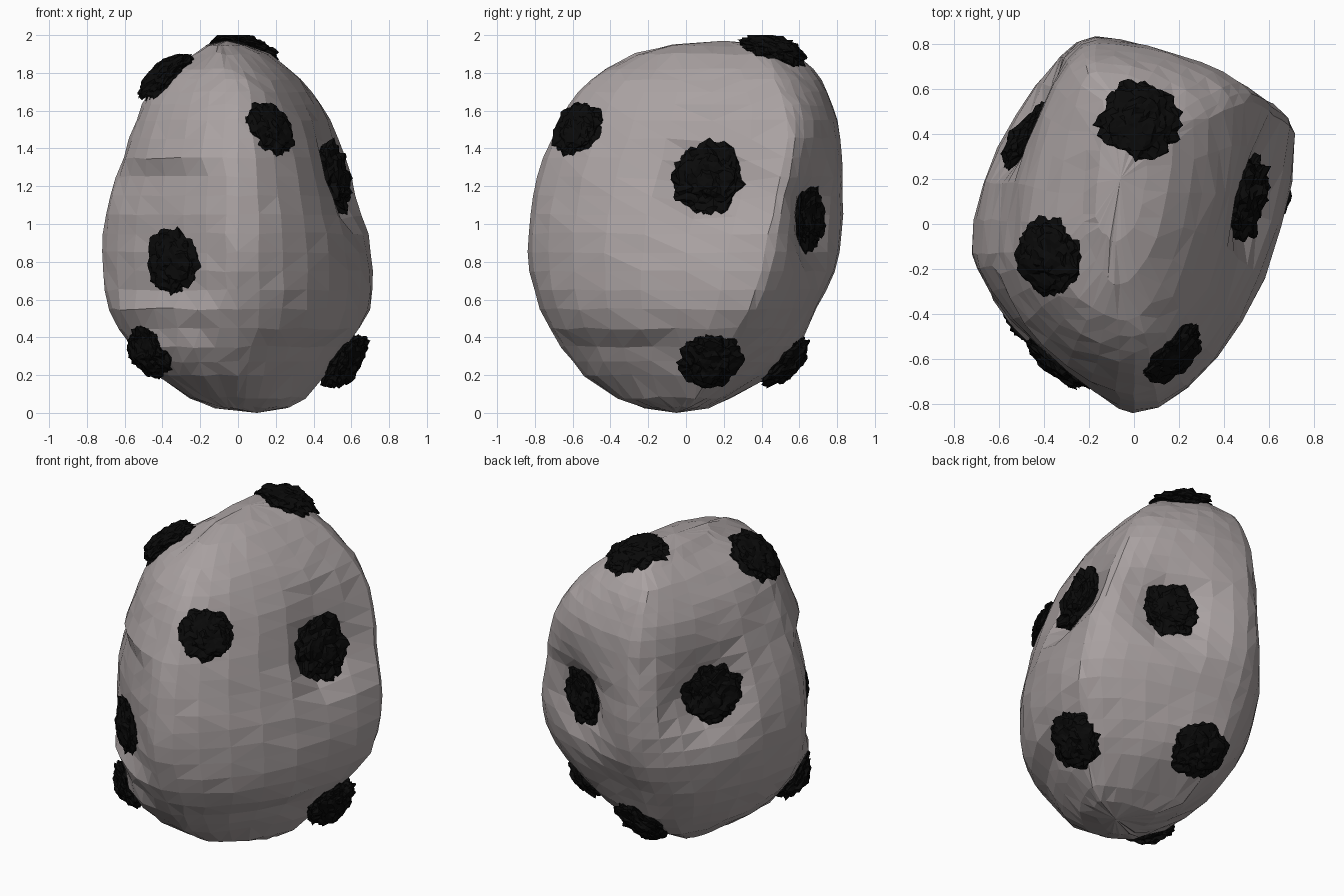
import bpy, bmesh, math, random
from mathutils import Vector, noise
from mathutils.bvhtree import BVHTree

if "Cube" in bpy.data.objects:
    bpy.data.objects.remove(bpy.data.objects["Cube"])

random.seed(4)


def material(name, rgb):
    m = bpy.data.materials.new(name)
    m.diffuse_color = (*rgb, 1)
    m.use_nodes = True
    m.node_tree.nodes["Principled BSDF"].inputs["Base Color"].default_value = m.diffuse_color
    return m


def finish(bm, name, mat):
    bmesh.ops.recalc_face_normals(bm, faces=bm.faces)
    me = bpy.data.meshes.new(name)
    bm.to_mesh(me)
    bm.free()
    me.materials.append(mat)
    ob = bpy.data.objects.new(name, me)
    bpy.context.collection.objects.link(ob)
    return ob


# Slices of the rock: z, front y, right x, right y, back y, left x
slices = [
    (.03, -.22, .27, 0, .12, -.12),
    (.08, -.37, .36, .05, .24, -.25),
    (.20, -.54, .47, .13, .46, -.43),
    (.35, -.66, .58, .22, .60, -.56),
    (.55, -.77, .70, .33, .69, -.68),
    (.75, -.825, .71, .40, .79, -.715),
    (.95, -.835, .69, .44, .83, -.715),
    (1.15, -.81, .635, .48, .835, -.68),
    (1.35, -.755, .575, .52, .825, -.61),
    (1.55, -.665, .485, .54, .80, -.54),
    (1.70, -.57, .39, .50, .75, -.47),
    (1.82, -.43, .27, .43, .68, -.35),
    (1.90, -.27, .17, .36, .59, -.23),
    (1.945, -.08, .06, .26, .46, -.17),
]
# Dents: centre, outward normal, depth, spread
dents = [((.58, .11, 1.23), (.9, -.25, .3), .15, .16),
         ((.32, .75, 1.03), (.45, .9, 0), .14, .17),
         ((-.50, .50, 1.14), (-.85, .5, .1), .16, .17),
         ((-.36, -.62, .85), (-.6, -.8, 0), .02, .15)]
# Patches: approximate centre, radius, outward offset, half thickness
patches = [((.48, .11, 1.23), .185, .02, .11), ((.16, -.57, 1.50), .15, 0, .055),
           ((-.35, -.62, .80), .16, 0, .06), ((-.48, -.41, .31), .14, .02, .07),
           ((-.38, -.15, 1.78), .165, .01, .06), ((-.43, .37, 1.14), .17, .01, .08),
           ((.03, .46, 1.93), .17, .01, .055), ((.27, .66, 1.03), .165, .01, .07),
           ((.61, .13, .25), .155, .045, .08), ((-.07, .50, .29), .16, .01, .065)]

SEG = 8


def quadrant(p, q, c, power):
    """Rounded corner from p towards q about centre c."""
    out = []
    for i in range(SEG):
        t = i / SEG * math.pi / 2
        out.append(c + (p - c) * math.cos(t) ** (2 / power)
                   + (q - c) * math.sin(t) ** (2 / power))
    return out


def dented(co):
    for centre, n, depth, spread in dents:
        d2 = (co - Vector(centre)).length_squared
        co = co - Vector(n).normalized() * depth * math.exp(-d2 / (2 * spread ** 2))
    return co


def refined(rows):
    """Add a smoothly interpolated slice between the middle slices."""
    out = []
    for i, row in enumerate(rows):
        out.append(row)
        if 2 <= i < len(rows) - 3:
            out.append(tuple((9 * (b + c) - a - d) / 16 for a, b, c, d
                             in zip(rows[i - 1], row, rows[i + 1], rows[i + 2])))
    return out


# Rock: lofted slices with front, right, back and left ridges
bm = bmesh.new()
rings = []
for z, fy, rx, ry, by, lx in refined(slices):
    ly = max(.05 if z > 1.85 else -.13, fy + .08)
    fx = -.08 * max(0, (z - 1.75) / .2)
    bx = max(-.17 if z < 1.85 else -.1, lx + .05)
    F, R = Vector((fx, fy, z)), Vector((rx, ry, z))
    B, L = Vector((bx, by, z)), Vector((lx, ly, z))
    left_front = 2.2 if z < .4 else 1.7 if z < .6 else 1.35 if z < 1.3 else 1.65
    right_front = 1.5 if z < .4 else 1.78
    right_back = 1.55 if z < 1.2 else 1.7
    pts = (quadrant(F, R, Vector((fx, ry, z)), right_front)
           + quadrant(R, B, Vector((bx, ry, z)), right_back)
           + quadrant(B, L, Vector((bx, ly, z)), 1.75)
           + quadrant(L, F, Vector((fx, ly, z)), left_front))
    ring = []
    for p in pts:
        p = dented(p)
        p += Vector([random.uniform(-.006, .006) for _ in range(3)])
        p.z = max(p.z, 0)
        ring.append(bm.verts.new(p))
    rings.append(ring)
n = SEG * 4
for a, b in zip(rings, rings[1:]):
    for i in range(n):
        bm.faces.new((a[i], a[(i + 1) % n], b[(i + 1) % n], b[i]))
for ring, tip in ((rings[0], (.1, -.05, 0)), (rings[-1], (-.06, .2, 1.97))):
    v = bm.verts.new(tip)
    for i in range(n):
        bm.faces.new((ring[i], ring[(i + 1) % n], v))
bmesh.ops.recalc_face_normals(bm, faces=bm.faces)
bmesh.ops.triangulate(bm, faces=bm.faces)
tree = BVHTree.FromBMesh(bm)
finish(bm, "rock_body", material("stone", (.40, .36, .36)))

# Dark crusty lumps that hug the rock
black = material("crust", (.003, .003, .003))
for k, (centre, radius, offset, thick) in enumerate(patches):
    c, normal, _, _ = tree.find_nearest(Vector(centre))
    normal = (normal + (c - Vector((0, 0, 1))).normalized() * .5).normalized()
    t1 = normal.orthogonal().normalized()
    t2 = normal.cross(t1)
    bm = bmesh.new()
    bmesh.ops.create_icosphere(bm, subdivisions=4, radius=1)
    for v in bm.verts:
        s = v.co + Vector((k * 7.3, 0, 0))
        rough = 1 + .25 * noise.noise(s * 2.2) + .2 * noise.noise(s * 5)
        flat = (t1 * v.co.x + t2 * v.co.y) * radius * rough
        hit = tree.ray_cast(c + flat + normal * .4, -normal, .7)[0]
        base = hit.lerp(c + flat, .4) if hit else c + flat
        v.co = base + normal * (v.co.z * thick * rough + offset)
        v.co += Vector([random.uniform(-.006, .006) for _ in range(3)])
        v.co.z = min(max(v.co.z, 0), 2)
    finish(bm, f"crust_patch_{k + 1}", black)
